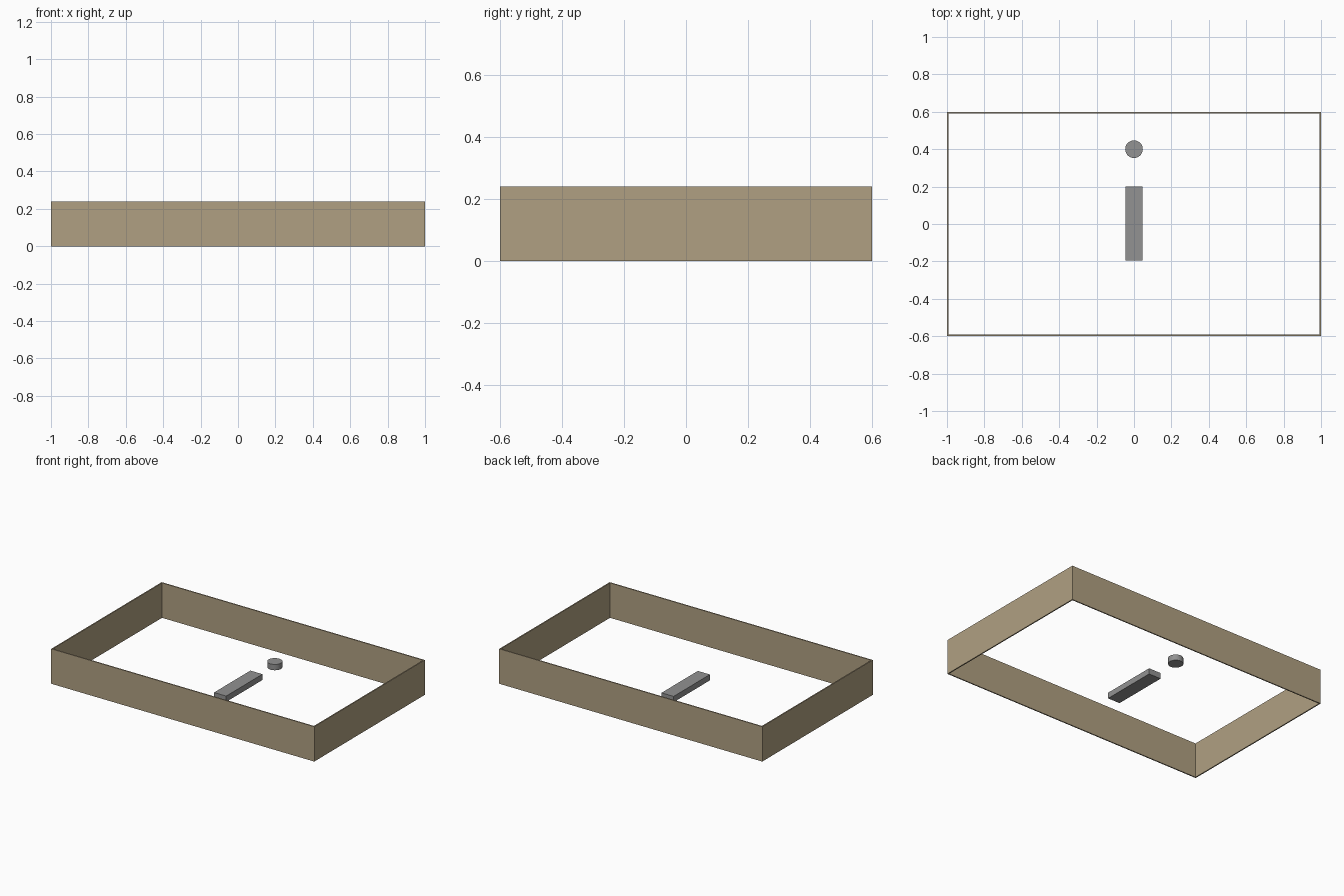
import bpy, math

if "Cube" in bpy.data.objects:
    bpy.data.objects.remove(bpy.data.objects["Cube"])

def lin(c):
    c /= 255
    return c / 12.92 if c <= 0.04045 else ((c + 0.055) / 1.055) ** 2.4

def material(name, r, g, b):
    m = bpy.data.materials.new(name)
    m.diffuse_color = (lin(r), lin(g), lin(b), 1)
    m.use_nodes = True
    m.node_tree.nodes["Principled BSDF"].inputs["Base Color"].default_value = m.diffuse_color
    return m

wood = material("tan wood", 176, 160, 130)
metal = material("grey metal", 146, 146, 146)

def box(name, centre, size, mat):
    bpy.ops.mesh.primitive_cube_add(size=1, location=centre)
    o = bpy.context.object
    o.name = name
    o.scale = size
    bpy.ops.object.transform_apply(location=False, rotation=False, scale=True)
    o.data.materials.append(mat)
    return o

W, D, H, T = 2.0, 1.2, 0.24, 0.008

# Four thin walls of the open frame
for s, side in ((-1, "front"), (1, "back")):
    box(side + "_wall", (0, s * (D - T) / 2, H / 2), (W, T, H), wood)
for s, side in ((-1, "left"), (1, "right")):
    box(side + "_wall", (s * (W - T) / 2, 0, H / 2), (T, D - 2 * T, H), wood)

# Flat bar and round disc lying inside
box("floor_bar", (0, 0.003, 0.02), (0.092, 0.394, 0.04), metal)
bpy.ops.mesh.primitive_cylinder_add(vertices=32, radius=0.047, depth=0.04, location=(0, 0.4, 0.02))
disc = bpy.context.object
disc.name = "floor_disc"
disc.data.materials.append(metal)
bpy.ops.object.shade_smooth_by_angle(angle=math.radians(30))
